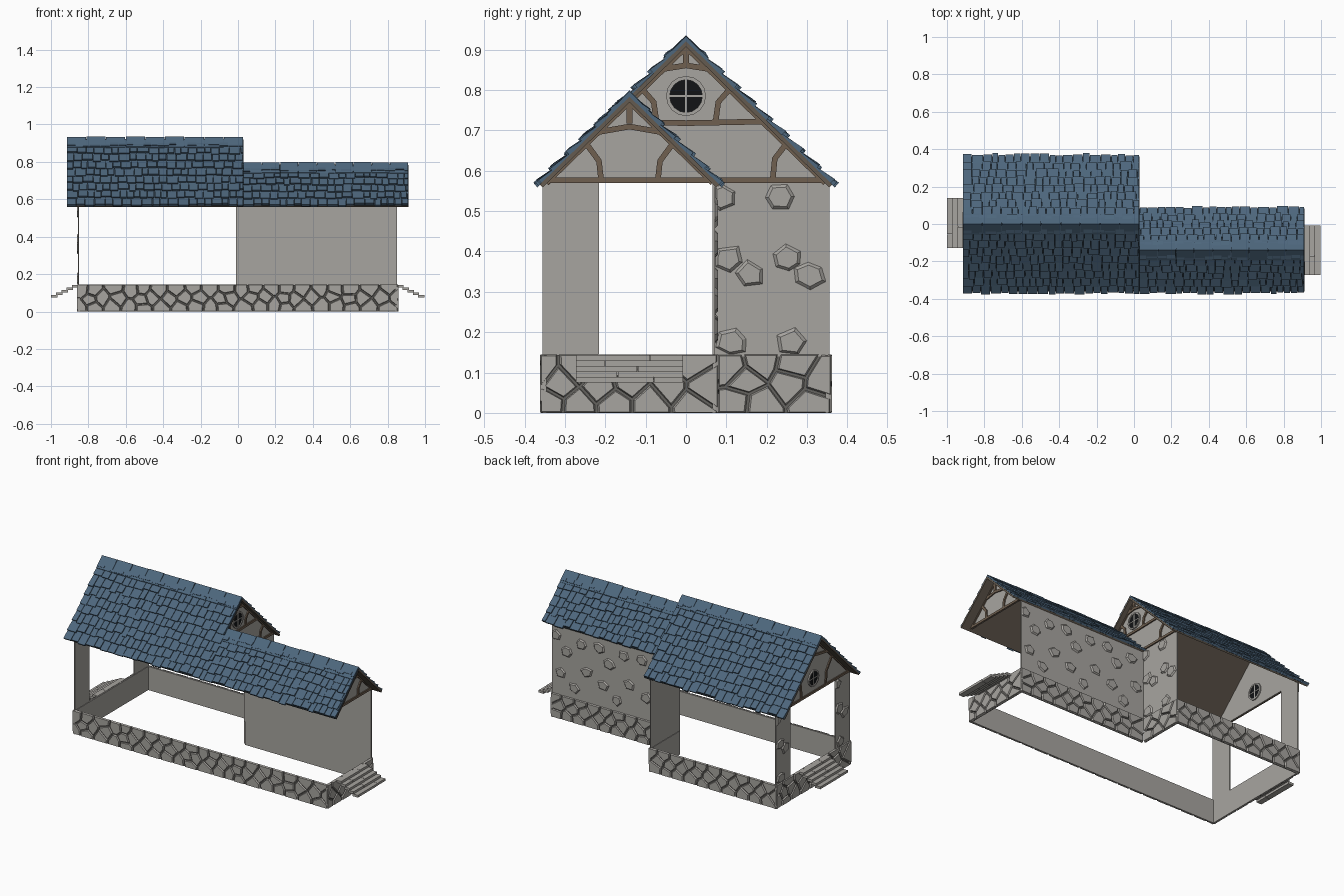
import bpy, bmesh, math, random
from mathutils import Vector as V

if "Cube" in bpy.data.objects:
    bpy.data.objects.remove(bpy.data.objects["Cube"])

random.seed(7)
X, Y, Z = V((1, 0, 0)), V((0, 1, 0)), V((0, 0, 1))


def material(name, rgb):
    m = bpy.data.materials.new(name)
    m.diffuse_color = (*rgb, 1)
    m.use_nodes = True
    m.node_tree.nodes["Principled BSDF"].inputs["Base Color"].default_value = m.diffuse_color
    return m


STONE = material("stone_grey", (0.39, 0.375, 0.35))
MORTAR = material("mortar_dark", (0.13, 0.125, 0.115))
SLATE = material("slate_blue", (0.075, 0.135, 0.205))
DARK = material("slate_gap", (0.02, 0.032, 0.045))
TIMBER = material("timber_brown", (0.16, 0.115, 0.08))
UNDER = material("roof_underside_brown", (0.13, 0.105, 0.08))
GLASS = material("window_black", (0.006, 0.007, 0.008))


def finish(bm, name, *mats):
    bmesh.ops.recalc_face_normals(bm, faces=bm.faces)
    me = bpy.data.meshes.new(name)
    bm.to_mesh(me)
    bm.free()
    for m in mats:
        me.materials.append(m)
    ob = bpy.data.objects.new(name, me)
    bpy.context.collection.objects.link(ob)


def frame(o, u, v, n):
    return lambda a, b, c: V(o) + u * a + v * b + n * c


def wall_frame(x, y, u):
    # u runs counter-clockwise round the plan, so u x Z points outward
    return frame((x, y, 0), u, Z, u.cross(Z))


def solid(bm, F, poly, c0, c1, shrink=0.0, top=0):
    """Polygon raised from c0 to c1 (number or list), top drawn in by shrink."""
    k = len(poly)
    ca, cb = sum(p[0] for p in poly) / k, sum(p[1] for p in poly) / k
    hs = c1 if isinstance(c1, list) else [c1] * k
    lo = [bm.verts.new(F(a, b, c0)) for a, b in poly]
    hi = [bm.verts.new(F(a + (ca - a) * shrink, b + (cb - b) * shrink, h))
          for (a, b), h in zip(poly, hs)]
    bm.faces.new(lo[::-1])
    bm.faces.new(hi).material_index = top
    for i in range(k):
        j = (i + 1) % k
        bm.faces.new((lo[i], lo[j], hi[j], hi[i]))


def rect(a0, b0, a1, b1):
    return [(a0, b0), (a1, b0), (a1, b1), (a0, b1)]


def clip(poly, px, py, nx, ny):
    out = []
    for i, q in enumerate(poly):
        r = poly[i - 1]
        dq = (q[0] - px) * nx + (q[1] - py) * ny
        dr = (r[0] - px) * nx + (r[1] - py) * ny
        if dq * dr < 0:
            t = dr / (dr - dq)
            out.append((r[0] + (q[0] - r[0]) * t, r[1] + (q[1] - r[1]) * t))
        if dq <= 0:
            out.append(q)
    return out


def beam(bm, F, path, w, c0, c1, closed=False):
    n = len(path)
    pts = [V(p) for p in path]
    sides = []
    for i in range(n):
        a = pts[i - 1] if closed or i else pts[i]
        b = pts[(i + 1) % n] if closed or i < n - 1 else pts[i]
        d = (b - a).normalized()
        off = V((-d.y, d.x)) * w / 2
        sides.append((pts[i] + off, pts[i] - off))
    for i in range(n if closed else n - 1):
        (a, b), (c, d) = sides[i], sides[(i + 1) % n]
        solid(bm, F, [a, b, d, c], c0, c1)


# Foundation: thin walls faced with irregular fitted stones
H = 0.145
plan = [(-0.86, -0.36), (0.855, -0.36), (0.855, 0.08), (0, 0.08), (0, 0.36), (-0.86, 0.36)]
back, stones = bmesh.new(), bmesh.new()
for i, p in enumerate(plan):
    d = V(plan[(i + 1) % 6]) - V(p)
    L, u = d.length, V((d.x, d.y, 0)).normalized()
    F = wall_frame(*p, u)
    solid(back, F, rect(0, 0, L, H - 0.002), -0.014, -0.007, top=1)
    cols = max(3, round(L / 0.085))
    seeds = [((c + 0.5 + 0.5 * (r % 2) - 0.25 + random.uniform(-.27, .27)) * L / cols,
              (r + 0.5 + random.uniform(-.25, .25)) * H / 3) for c in range(cols) for r in range(3)]
    for s in seeds:
        cell = rect(0, 0, L, H)
        for t in seeds:
            e = V(t) - V(s)
            if 0 < e.length < 0.3:
                m = V(s) + e / 2 - e.normalized() * 0.003
                cell = clip(cell, m.x, m.y, e.x, e.y)
        if len(cell) > 2:
            solid(stones, F, cell, -0.008, 0.002, shrink=0.1)
finish(back, "foundation_core", STONE, MORTAR)
finish(stones, "foundation_stones", STONE)

# Plaster walls with scattered stones
NARROW = [(.015, .535), (.035, .38), (.088, .343), (.045, .175)]
WIDE = [(.03, .5), (.1, .42), (.2, .49), (.06, .28), (.15, .21), (.235, .33)]


def wall(name, x, y, u, L, spots, period):
    F, bm = wall_frame(x, y, u), bmesh.new()
    z0, z1 = 0.14, 0.575
    solid(bm, F, rect(0, z0, L, z1), -0.006, 0)
    for k in range(math.ceil(L / period)):
        for a, b in spots:
            ph, n = random.random() * 6, random.choice((5, 6))
            poly = []
            for j in range(n):
                t, r = ph + j * math.tau / n, random.uniform(.034, .048)
                poly.append((a + k * period + r * math.cos(t), b + 0.85 * r * math.sin(t)))
            for c in ((0, 0, -1, 0), (L, 0, 1, 0), (0, H, 0, -1), (0, z1, 0, 1)):
                poly = clip(poly, *c)
            if len(poly) > 2:
                solid(bm, F, poly, -0.001, 0.007, shrink=0.25)
    finish(bm, name, STONE)


wall("inner_corner_wall", -0.005, 0.072, Y, 0.283, NARROW, 0.145)
wall("rear_wall", 0.85, 0.072, -X, 0.855, WIDE, 0.285)
wall("left_wall_rear_pier", -0.855, 0.355, -Y, 0.14, NARROW, 0.145)
wall("left_wall_front_pier", -0.855, -0.215, -Y, 0.14, NARROW, 0.145)


# Roofs: brown underside slab, staggered slates, ridge caps
def roof(name, x0, x1, cy, half, front_x0):
    z0, rise = 0.566, half * 0.98
    slab, tiles = bmesh.new(), bmesh.new()
    for side in (-1, 1):
        xs = front_x0 if side < 0 else x0
        v = V((0, -side * half, rise))
        S, v = v.length, v.normalized()
        F = frame((xs, cy + side * half, z0), X, v, V((0, side * rise, half)).normalized())
        solid(slab, F, rect(0, 0, x1 - xs, S), -0.01, 0, top=1)
        rows = round(S / 0.056)
        step = S / rows
        for r in range(rows):
            a = 0
            while a < x1 - xs - 0.005:
                w = random.uniform(0.032, 0.062)
                e = min(a + w, x1 - xs)
                b0 = r * step + random.uniform(-0.01, 0.006)
                b1 = min((r + 1) * step + 0.008, S)
                h = random.uniform(0.010, 0.015)
                solid(tiles, F, rect(a, b0, e - 0.003, b1), -0.001, [h, h, 0.003, 0.003])
                a = e
    F = frame((front_x0, cy, z0 + rise), Y, Z, X)
    n = round((x1 - front_x0) / 0.1)
    d = (x1 - front_x0) / n
    for i in range(n):
        t = random.uniform(0.012, 0.016)
        for s in (-1, 1):
            solid(tiles, F, [(0, t), (s * .056, t - .055), (s * .05, -.055), (0, -.004)],
                  i * d, (i + 1) * d - 0.003)
    finish(slab, name + "_underside", UNDER, DARK)
    finish(tiles, name + "_slates", SLATE)


roof("main_roof", -0.915, 0.03, 0, 0.362, -0.915)
roof("wing_roof", -0.005, 0.912, -0.14, 0.222, 0.03)


# Gables: plaster triangle with curved timber framing and round windows
def gable(name, x, cy, half, u, extra, window):
    n = u.cross(Z)
    F = frame((x, cy, 0.57), u, Z, n)
    bm, tb, s = bmesh.new(), bmesh.new(), half / 0.22
    top = half * 0.975
    solid(bm, F, [(-half, 0), (half, 0), (0, top)], -0.006, 0)
    finish(bm, name + "_panel", STONE)
    one = [[(-half, .006), (half, .006)], [(0, top * 0.7 if not extra else .29), (0, top)]]
    if extra:
        one += [[(-.2, .152), (0, .148), (.2, .152)], [(-.07, .28), (0, .291), (.07, .28)]]
        two = [[(.073, .15), (.08, .2), (.112, .236)], [(.215, .01), (.22, .06), (.255, .105)]]
    else:
        one += [[(-.08 * s, .128 * s), (0, .142 * s), (.08 * s, .128 * s)]]
        two = [[(.072 * s, .01), (.077 * s, .055 * s), (.11 * s, .1 * s)]]
    two.append([(half - .01, 0), (0, top - .01)])
    for path in one + two + [[(-a, b) for a, b in p] for p in two]:
        beam(tb, F, path, 0.014, -0.001, 0.007)
    finish(tb, name + "_timbers", TIMBER)
    if window:
        G = frame((x, cy, window), u, Z, n)
        ring = [(.045 * math.cos(i * math.tau / 16), .045 * math.sin(i * math.tau / 16)) for i in range(16)]
        bm = bmesh.new()
        solid(bm, G, ring, -0.009, 0.003)
        finish(bm, name + "_window_glass", GLASS)
        bm = bmesh.new()
        beam(bm, G, ring, 0.009, -0.013, 0.008, closed=True)
        for bar in ([(-.044, 0), (.044, 0)], [(0, -.044), (0, .044)]):
            beam(bm, G, bar, 0.005, -0.011, 0.005)
        finish(bm, name + "_window_frame", STONE)


gable("middle_gable", -0.005, 0, 0.355, Y, True, 0.785)
gable("wing_gable", 0.852, -0.14, 0.216, Y, False, None)
gable("left_gable", -0.855, 0, 0.355, -Y, False, 0.66)

# Entrance steps: thin open treads of split boards
for name, x, cy, u in (("right_steps", 0.855, -0.14, Y), ("left_steps", -0.858, 0.005, -Y)):
    bm = bmesh.new()
    F = frame((x, cy, 0), u, Z, u.cross(Z))
    for i in range(5):
        z, c = H - 0.002 - i * 0.0135, i * 0.028
        cut = (0.05, -0.06, 0.02, -0.03, 0.06)[i]
        for a, b in ((-0.133, cut - 0.001), (cut + 0.001, 0.133)):
            solid(bm, F, rect(a, z - 0.014, b, z), c - 0.004, c + 0.029 + random.uniform(0, .002))
    finish(bm, name, STONE)
